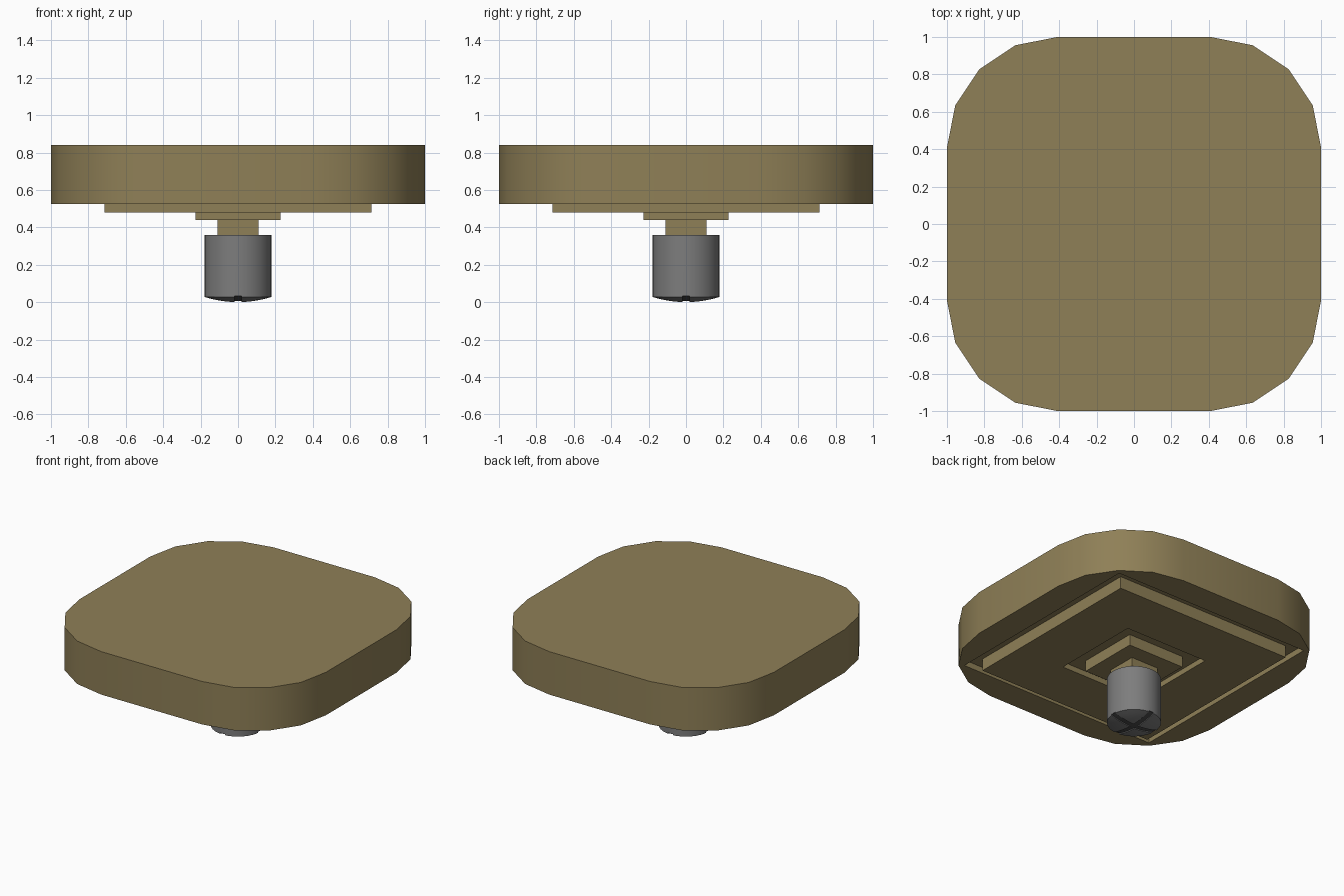
import bpy, bmesh, math

if "Cube" in bpy.data.objects:
    bpy.data.objects.remove(bpy.data.objects["Cube"])

def material(name, rgb):
    m = bpy.data.materials.new(name)
    m.diffuse_color = (*rgb, 1)
    m.use_nodes = True
    m.node_tree.nodes["Principled BSDF"].inputs["Base Color"].default_value = m.diffuse_color
    return m

brown = material("olive brown", (0.275, 0.215, 0.095))
grey = material("grey metal", (0.205, 0.205, 0.205))
dark = material("dark slot", (0.07, 0.07, 0.07))

def make(name, bm, mat):
    bmesh.ops.recalc_face_normals(bm, faces=bm.faces)
    me = bpy.data.meshes.new(name)
    bm.to_mesh(me)
    bm.free()
    me.materials.append(mat)
    ob = bpy.data.objects.new(name, me)
    bpy.context.collection.objects.link(ob)
    return ob

def activate(ob):
    bpy.ops.object.select_all(action='DESELECT')
    ob.select_set(True)
    bpy.context.view_layer.objects.active = ob

def smooth(ob):
    activate(ob)
    bpy.ops.object.shade_smooth_by_angle(angle=math.radians(30))

def prism(name, pts, z0, z1, mat):
    bm = bmesh.new()
    lo = [bm.verts.new((x, y, z0)) for x, y in pts]
    hi = [bm.verts.new((x, y, z1)) for x, y in pts]
    bm.faces.new(lo)
    bm.faces.new(hi)
    n = len(pts)
    for i in range(n):
        j = (i + 1) % n
        bm.faces.new((lo[i], lo[j], hi[j], hi[i]))
    return make(name, bm, mat)

def box(name, hx, hy, z0, z1, mat):
    return prism(name, [(-hx, -hy), (hx, -hy), (hx, hy), (-hx, hy)], z0, z1, mat)

def cut(ob, cutter):
    cutter.hide_render = True
    mod = ob.modifiers.new("cut", 'BOOLEAN')
    mod.operation = 'DIFFERENCE'
    mod.solver = 'EXACT'
    mod.object = cutter
    activate(ob)
    bpy.ops.object.modifier_apply(modifier=mod.name)
    bpy.data.objects.remove(cutter, do_unlink=True)

def domed_cylinder(name, r, z1, lift, mat, seg=32):
    # stem with a shallow dome on its lower end
    dome = [(0.0, 0.004), (0.22, 0.04), (0.44, 0.19), (0.66, 0.43), (0.84, 0.70), (1.0, 1.0)]
    bm = bmesh.new()
    rings = [(r * a, 0.028 * b + lift) for a, b in dome[1:]] + [(r, z1)]
    loops = [[bm.verts.new((q * math.cos(2 * math.pi * k / seg),
                            q * math.sin(2 * math.pi * k / seg), z))
              for k in range(seg)] for q, z in rings]
    for a, b in zip(loops, loops[1:]):
        for k in range(seg):
            j = (k + 1) % seg
            bm.faces.new((a[k], a[j], b[j], b[k]))
    tip = bm.verts.new((0, 0, lift))
    for k in range(seg):
        bm.faces.new((tip, loops[0][k], loops[0][(k + 1) % seg]))
    bm.faces.new(loops[-1])
    return make(name, bm, mat)

# rounded square slab with a square recess underneath
R, C = 0.59, 0.41
outline = []
for q in range(4):
    cx = C if q in (0, 3) else -C
    cy = C if q < 2 else -C
    for i in range(5):
        a = math.radians(90 * q + 22.5 * i)
        outline.append((cx + R * math.cos(a), cy + R * math.sin(a)))
slab = prism("slab", outline, 0.525, 0.84, brown)
cut(slab, box("slab_cutter", 0.80, 0.80, 0.40, 0.568, brown))
smooth(slab)

# large square plate seated in the recess, itself recessed in the middle
plate = box("under_plate", 0.715, 0.715, 0.48, 0.57, brown)
cut(plate, box("plate_cutter", 0.335, 0.335, 0.40, 0.52, brown))

# small plate and square neck
box("small_plate", 0.228, 0.228, 0.44, 0.522, brown)
box("neck", 0.11, 0.11, 0.35, 0.445, brown)

# round stem, domed end with shallow cross slots
stem = domed_cylinder("stem", 0.18, 0.36, 0.0, grey)
cut(stem, box("slot_cutter_x", 0.3, 0.02, -0.1, 0.036, grey))
cut(stem, box("slot_cutter_y", 0.02, 0.3, -0.1, 0.036, grey))
smooth(stem)
core = domed_cylinder("slot_floor", 0.178, 0.05, 0.006, dark)
smooth(core)
